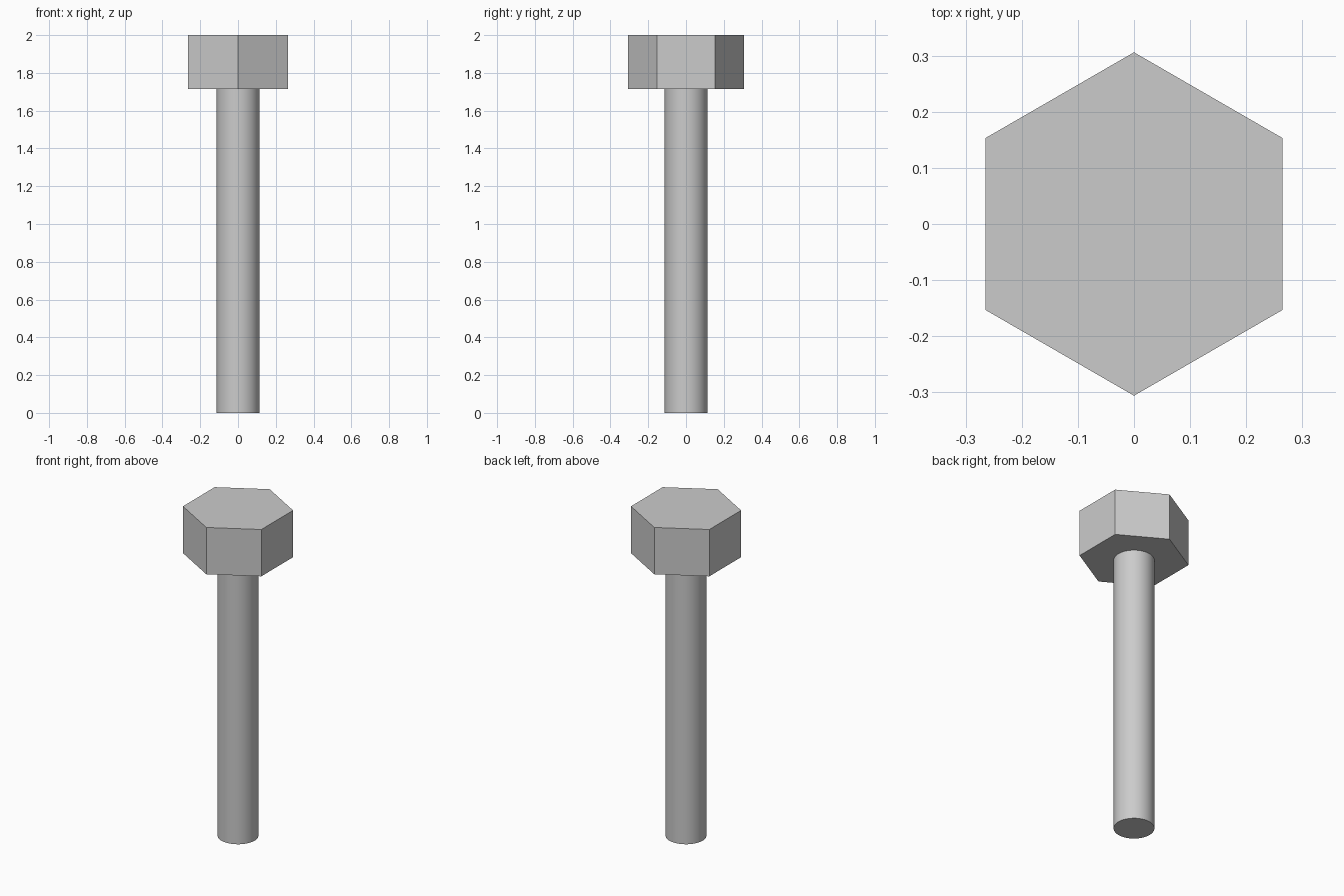
import bpy
import math

cube = bpy.data.objects.get("Cube")
if cube:
    bpy.data.objects.remove(cube, do_unlink=True)

HEAD_BOTTOM = 1.714
TOP = 2.0

# Plain grey metal
GREY = (0.6, 0.6, 0.6, 1.0)
metal = bpy.data.materials.new("grey_metal")
metal.use_nodes = True
metal.diffuse_color = GREY
metal.node_tree.nodes["Principled BSDF"].inputs["Base Color"].default_value = GREY


def prism(name, sides, radius, bottom, top):
    """Upright prism whose first corner lies on the y axis."""
    bpy.ops.mesh.primitive_cylinder_add(
        vertices=sides, radius=radius, depth=top - bottom,
        location=(0, 0, (bottom + top) / 2))
    part = bpy.context.object
    part.name = name
    part.data.materials.append(metal)
    return part


# Hexagonal head, flat shaded
prism("hex_head", 6, 0.306, HEAD_BOTTOM, TOP)

# Round shank, smooth sides with sharp end rim
prism("shank", 64, 0.113, 0, HEAD_BOTTOM)
bpy.ops.object.shade_smooth_by_angle(angle=math.radians(30))
